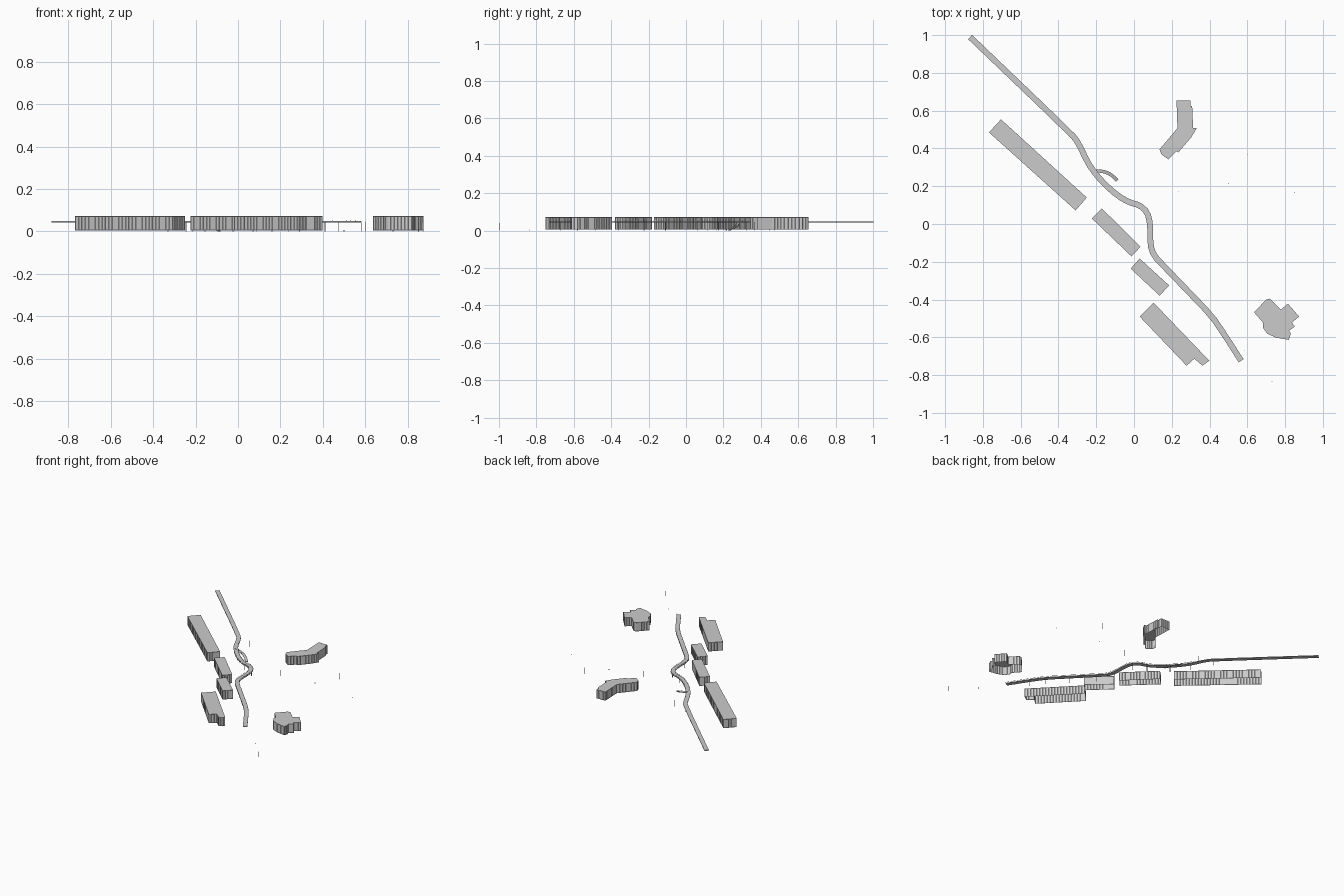
import bpy, bmesh
from math import ceil
from mathutils import Vector

if "Cube" in bpy.data.objects:
    bpy.data.objects.remove(bpy.data.objects["Cube"])

BASE, ROOF, DECK = 0.005, 0.072, 0.048


def finish(name, bm):
    me = bpy.data.meshes.new(name)
    bm.to_mesh(me)
    bm.free()
    ob = bpy.data.objects.new(name, me)
    bpy.context.collection.objects.link(ob)
    return ob


def building(name, outline):
    """Open-bottomed block: flat roof and walls split into shallow recessed bays."""
    pts = [Vector(p) for p in outline]
    area = sum(a.cross(b) for a, b in zip(pts, pts[1:] + pts[:1]))
    if area < 0:
        pts.reverse()
    ring = []
    for a, b in zip(pts, pts[1:] + pts[:1]):
        n = max(1, ceil((b - a).length / 0.022))
        ring += [a.lerp(b, i / n) for i in range(n)]
    bm = bmesh.new()
    low = [bm.verts.new((p.x, p.y, BASE)) for p in ring]
    top = [bm.verts.new((p.x, p.y, ROOF)) for p in ring]
    walls = []
    for i in range(len(ring)):
        j = (i + 1) % len(ring)
        walls.append(bm.faces.new((low[i], low[j], top[j], top[i])))
    bm.faces.new(top)
    bm.normal_update()
    bays = [f for f in walls if min(e.calc_length() for e in f.edges) > 0.012]
    bmesh.ops.inset_individual(bm, faces=bays, thickness=0.002, depth=-0.001)
    return finish(name, bm)


def smooth(path):
    """Round the corners of a path once, keeping its ends."""
    out = [path[0]]
    for a, b in zip(path, path[1:]):
        out += [a.lerp(b, 0.25), a.lerp(b, 0.75)]
    return out + [path[-1]]


def offset(path, d):
    out = []
    for i, p in enumerate(path):
        t = path[min(i + 1, len(path) - 1)] - path[max(i - 1, 0)]
        out.append(p + Vector((-t.y, t.x, 0)).normalized() * d)
    return out


def strip(name, path, width, thick, side=0.0, lift=0.0):
    """Rectangular bar swept along a path, top at the path height plus lift."""
    bm = bmesh.new()
    l, r = offset(path, side + width / 2), offset(path, side - width / 2)
    rings = []
    for a, b in zip(l, r):
        rings.append([bm.verts.new((p.x, p.y, p.z + lift - dz))
                      for p, dz in ((a, 0), (b, 0), (b, thick), (a, thick))])
    for s, t in zip(rings, rings[1:]):
        for k in range(4):
            m = (k + 1) % 4
            bm.faces.new((s[k], s[m], t[m], t[k]))
    bm.faces.new(rings[0])
    bm.faces.new(rings[-1])
    bmesh.ops.recalc_face_normals(bm, faces=bm.faces)
    return finish(name, bm)


def post(name, x, y, z0, z1, r):
    bpy.ops.mesh.primitive_cylinder_add(vertices=8, radius=r, depth=z1 - z0,
                                        location=(x, y, (z0 + z1) / 2))
    bpy.context.object.name = name


# Buildings along the walkway
building("long_block", [(-.768, .485), (-.704, .554), (-.25, .14), (-.309, .072)])
building("middle_block", [(-.224, .03), (-.17, .082), (.035, -.12), (-.013, -.172)])
building("small_block", [(-.018, -.236), (.03, -.183), (.187, -.326), (.135, -.379)])
building("notched_block", [(.03, -.49), (.103, -.416), (.399, -.724), (.362, -.75),
                           (.32, -.713), (.278, -.75)])
building("bent_block", [(.225, .655), (.298, .655), (.298, .624), (.308, .624), (.313, .507),
                        (.332, .507), (.303, .459), (.235, .379), (.225, .385), (.182, .342),
                        (.145, .369), (.135, .395), (.23, .507)])
building("round_block", [(.636, -.468), (.699, -.4), (.72, -.395), (.778, -.453), (.815, -.422),
                         (.874, -.49), (.836, -.522), (.852, -.543), (.82, -.565), (.831, -.58),
                         (.82, -.613), (.752, -.602), (.704, -.58), (.683, -.549), (.683, -.522)])

# Raised walkway
route = [(-.868, .99), (-.33, .475), (-.295, .43), (-.245, .325), (-.205, .267), (-.155, .21),
         (-.087, .15), (-.024, .114), (.03, .1), (.07, .063), (.086, 0), (.086, -.11),
         (.105, -.167), (.16, -.225), (.29, -.36), (.41, -.485), (.475, -.58), (.567, -.724)]
walk = smooth([Vector((x, y, DECK)) for x, y in route])
strip("walkway_deck", walk, 0.031, 0.005)

# Stair ramp curving down to the ground
ramp = smooth([Vector(p) for p in [(-.215, .28, .047), (-.17, .281, .035), (-.125, .265, .02),
                                   (-.088, .23, .003)]])
strip("ramp_deck", ramp, 0.018, 0.003)

# Handrails on the winding part of the walkway and on the ramp
railed = walk[6:]
for s, label in ((1, "left"), (-1, "right")):
    strip("walkway_rail_" + label, railed, 0.0015, 0.0015, s * 0.0145, 0.007)
    strip("ramp_rail_" + label, ramp, 0.0012, 0.0012, s * 0.008, 0.006)
    for p in offset(railed, s * 0.0145):
        post("rail_post", p.x, p.y, DECK - 0.001, DECK + 0.006, 0.0006)

# Walkway columns
for i in (1, 3, 5, 7, 9, 11, 13, 14, 15, 16):
    post("walkway_column", *route[i], 0, DECK - 0.004, 0.002)

# Free-standing poles and ground markers
for x, y in [(.6, .367), (.237, .174), (-.214, .448), (.583, -.67)]:
    post("lamp_pole", x, y, 0, 0.047, 0.0015)
for x, y in [(.85, .165), (.73, -.835), (.5, .216)]:
    post("marker", x, y, 0, 0.006, 0.002)
post("corner_pole", .873, -.998, 0, 0.04, 0.0015)
